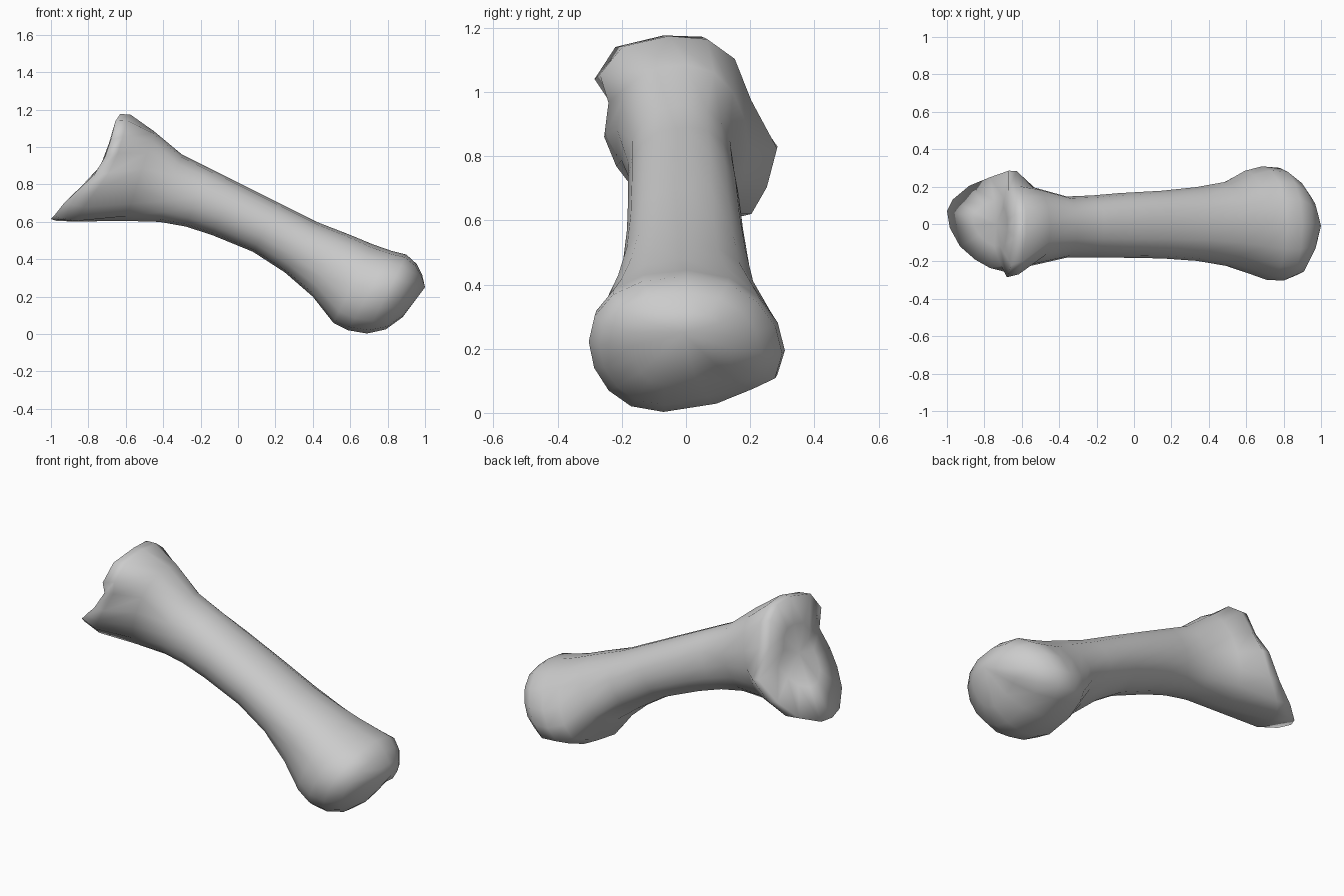
import bpy, bmesh
from math import sin, cos, pi
from mathutils import Vector

if "Cube" in bpy.data.objects:
    bpy.data.objects.remove(bpy.data.objects["Cube"])

N = 16

# Rim of the slanted joint face, from the top round towards +y
rim = [Vector(p) for p in (
    (-.63, -.07, 1.176), (-.63, .05, 1.172), (-.645, .135, 1.115), (-.67, .18, .98),
    (-.67, .285, .83), (-.77, .25, .71), (-.88, .205, .63), (-.97, .13, .605),
    (-1, .07, .615), (-.985, -.02, .63), (-.93, -.12, .70), (-.85, -.19, .775),
    (-.77, -.235, .85), (-.71, -.225, .95), (-.68, -.285, 1.04), (-.655, -.22, 1.14))]

# Shaft and head sections: top x, z, bottom x, z, width -y, width +y,
# depth of the widest point on the -y and +y sides (0 top, 1 bottom)
sections = [
    (-.45, 1.085, -.60, .605, .215, .195, .42, .55),
    (-.30, .96, -.42, .60, .18, .147, .5, .5),
    (-.16, .89, -.28, .575, .18, .153, .5, .5),
    (-.02, .82, -.14, .53, .18, .165, .5, .5),
    (.22, .70, .08, .44, .184, .178, .5, .5),
    (.42, .60, .25, .33, .197, .197, .5, .52),
    (.60, .53, .40, .20, .225, .225, .5, .56),
    (.72, .48, .51, .06, .265, .285, .5, .60),
    (.82, .445, .59, .02, .298, .308, .49, .59),
    (.90, .425, .69, .003, .303, .30, .48, .57),
    (.955, .375, .79, .025, .27, .235, .47, .54),
    (.985, .315, .88, .09, .17, .15, .48, .52),
]


def section_ring(tx, tz, bx, bz, wn, wp, dn, dp):
    """Lopsided rounded oval between a top and a bottom point."""
    pts = []
    for i in range(N):
        a = 2 * pi * i / N
        s = abs(sin(a)) ** .85
        plus = sin(a) > 0
        t = (1 - cos(a)) / 2 + ((dp if plus else dn) - .5) * s * s
        y = s * wp if plus else -s * wn
        z = tz + (bz - tz) * t
        # The head leans to -y underneath and is raised on the +y side
        if tx > .5:
            y -= .07 * t * (1 - s)
            if plus and t > .8:
                z += .035 * s
        pts.append(Vector((tx + (bx - tx) * t, y, z)))
    return pts


lofts = [section_ring(*s) for s in sections]
# Dished face inside the rim, and a rounded lip behind it
dish = Vector((-.735, 0, .90))
inner = [p.lerp(dish, .5) + Vector((.005, 0, 0)) for p in rim]
mid = Vector((-.62, 0, .86))
lip = []
for p, q in zip(rim, lofts[0]):
    m = p.lerp(q, .3)
    out = m - mid
    out.x = 0
    m += out.normalized() * .026
    m.z = max(m.z, .602)
    lip.append(m)

bm = bmesh.new()
rings = [[bm.verts.new(p) for p in loop] for loop in [inner, rim, lip] + lofts]
for r0, r1 in zip(rings, rings[1:]):
    for i in range(N):
        j = (i + 1) % N
        bm.faces.new((r0[i], r0[j], r1[j], r1[i]))
# Close both ends with fans
for ring, tip in ((rings[0], dish), (rings[-1], Vector((1, -.01, .25)))):
    v = bm.verts.new(tip)
    for i in range(N):
        bm.faces.new((ring[i], ring[(i + 1) % N], v))
bmesh.ops.recalc_face_normals(bm, faces=bm.faces[:])
for f in bm.faces:
    f.smooth = True

mesh = bpy.data.meshes.new("toe_bone")
bm.to_mesh(mesh)
bm.free()
bone = bpy.data.objects.new("toe_bone", mesh)
bpy.context.collection.objects.link(bone)
